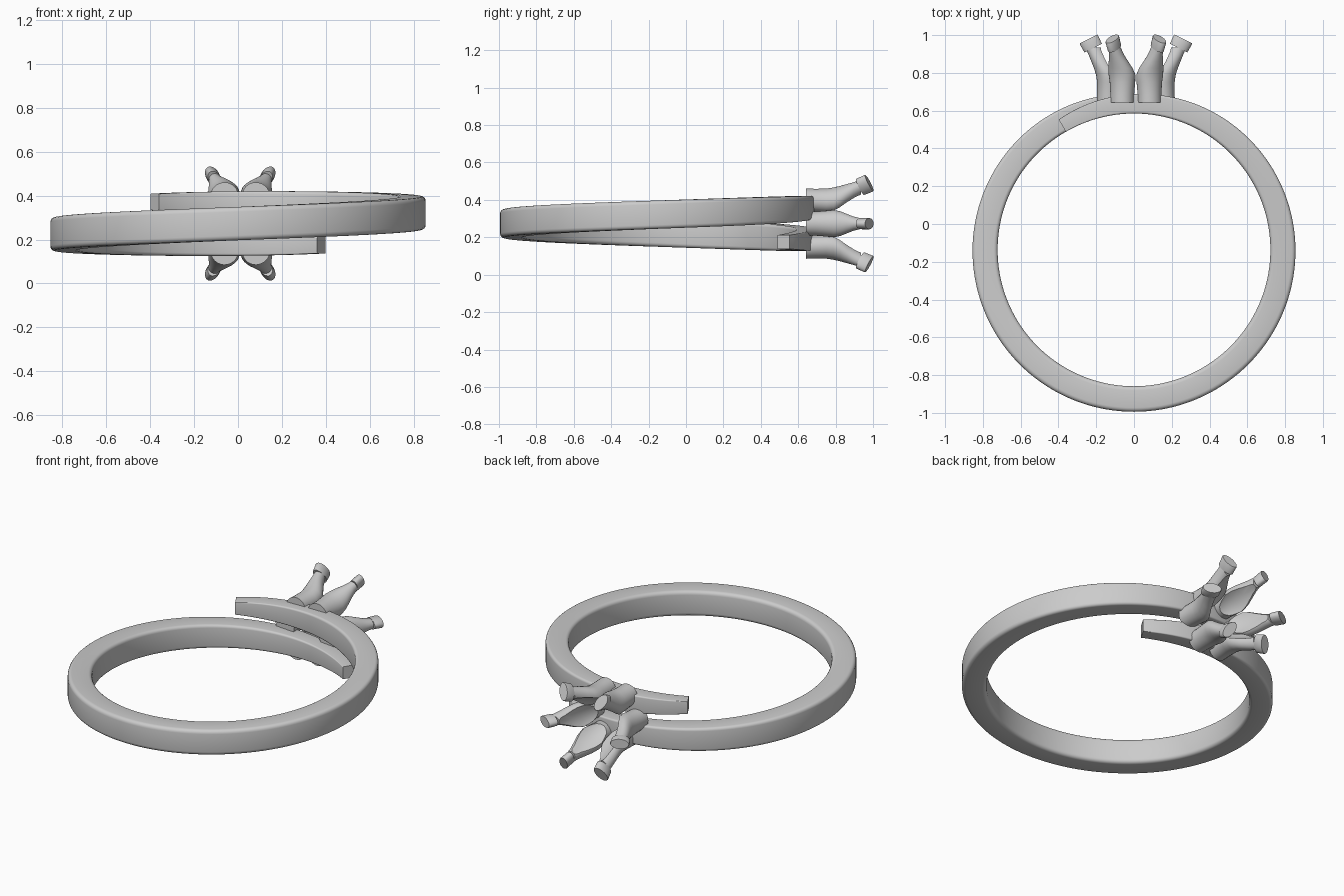
import bpy, bmesh, math
from mathutils import Matrix, Vector

if "Cube" in bpy.data.objects:
    bpy.data.objects.remove(bpy.data.objects["Cube"])

metal = bpy.data.materials.new("grey metal")
metal.use_nodes = True
grey = (0.6, 0.6, 0.6, 1)
metal.diffuse_color = grey
metal.node_tree.nodes["Principled BSDF"].inputs["Base Color"].default_value = grey

SETTING = Vector((0.01, 0, 0.273))   # axis of the stone setting


def loft(name, rings):
    """Closed tube through a list of point rings with flat end caps."""
    bm = bmesh.new()
    rows = [[bm.verts.new(p) for p in ring] for ring in rings]
    n = len(rows[0])
    for a, b in zip(rows, rows[1:]):
        for i in range(n):
            j = (i + 1) % n
            bm.faces.new((a[i], a[j], b[j], b[i]))
    bm.faces.new(rows[0])
    bm.faces.new(rows[-1])
    bmesh.ops.recalc_face_normals(bm, faces=bm.faces)
    mesh = bpy.data.meshes.new(name)
    bm.to_mesh(mesh)
    bm.free()
    mesh.materials.append(metal)
    obj = bpy.data.objects.new(name, mesh)
    bpy.context.collection.objects.link(obj)
    return obj


def smooth(obj, angle=35):
    bpy.ops.object.select_all(action="DESELECT")
    obj.select_set(True)
    bpy.context.view_layer.objects.active = obj
    bpy.ops.object.shade_smooth_by_angle(angle=math.radians(angle))


def rounded_rectangle(w, h, r, steps=4):
    pts = []
    for k, (sx, sy) in enumerate(((1, 1), (-1, 1), (-1, -1), (1, -1))):
        for s in range(steps + 1):
            a = math.radians(90 * (k + s / steps))
            pts.append((sx * (w / 2 - r) + r * math.cos(a),
                        sy * (h / 2 - r) + r * math.sin(a)))
    return pts


# Open band: a rising coil of just over one turn, thinner towards both ends
rings = []
STEPS, HALF_TURN, INNER = 168, 210, 0.722
for i in range(STEPS + 1):
    t = 2 * i / STEPS - 1
    d = t * HALF_TURN
    a = math.radians(270 + d)
    width = 0.135 - 0.06 * abs(t) ** 4
    height = 0.152 - 0.077 * abs(t) ** 5
    corner = 0.022 - 0.018 * abs(t) ** 3
    z = 0.273 + 0.05 * d / 90 - 0.018 * t ** 3
    rings.append([((INNER + width / 2 + u) * math.cos(a),
                   (INNER + width / 2 + u) * math.sin(a) - 0.137, z + v)
                  for u, v in rounded_rectangle(width, height, corner)])
smooth(loft("band", rings))


def ellipse(centre, axis_u, axis_v, n=28):
    return [centre + axis_u * math.cos(math.tau * i / n)
            + axis_v * math.sin(math.tau * i / n) for i in range(n)]


# Bowl-shaped cutter that hollows the inside of the prongs
bowl = [(0.005, 0.67), (0.06, 0.69), (0.10, 0.73), (0.135, 0.79),
        (0.16, 0.85), (0.185, 0.92), (0.2, 1.1)]
cutter = loft("seat_cutter", [
    ellipse(SETTING + Vector((0, y, 0)), Vector((r, 0, 0)), Vector((0, 0, r)), 48)
    for r, y in bowl])
cutter.hide_render = True
cutter.hide_viewport = True

# Prong stations: distance from axis, height along y, radial and sideways radius
stations = [(0.145, 0.642, 0.062, 0.064), (0.144, 0.69, 0.061, 0.064),
            (0.142, 0.75, 0.063, 0.069), (0.147, 0.79, 0.064, 0.073),
            (0.163, 0.825, 0.059, 0.066), (0.184, 0.86, 0.052, 0.052),
            (0.204, 0.895, 0.046, 0.038), (0.225, 0.935, 0.042, 0.028)]

for k in range(6):
    turn = Matrix.Translation(SETTING) @ Matrix.Rotation(math.radians(60 * k), 4, "Y")
    body = [[turn @ p for p in ellipse(Vector((r, y, 0)), Vector((ru, 0, 0)),
                                       Vector((0, 0, rv)))]
            for r, y, ru, rv in stations]
    prong = loft(f"prong_{k + 1}", body)
    cut = prong.modifiers.new("seat", "BOOLEAN")
    cut.operation = "DIFFERENCE"
    cut.solver = "EXACT"
    cut.object = cutter
    bpy.context.view_layer.update()
    mesh = bpy.data.meshes.new_from_object(
        prong.evaluated_get(bpy.context.evaluated_depsgraph_get()))
    prong.modifiers.clear()
    prong.data = mesh
    smooth(prong)

    # Tilted oval tip
    long_axis = Vector((0.048, -0.024, 0))
    tip = [[turn @ p for p in ellipse(Vector(c), long_axis * s, Vector((0, 0, 0.031 * s)))]
           for c, s in (((0.226, 0.931, 0), 0.96), ((0.249, 0.976, 0), 1.0),
                        ((0.251, 0.98, 0), 0.95))]
    smooth(loft(f"prong_tip_{k + 1}", tip))
